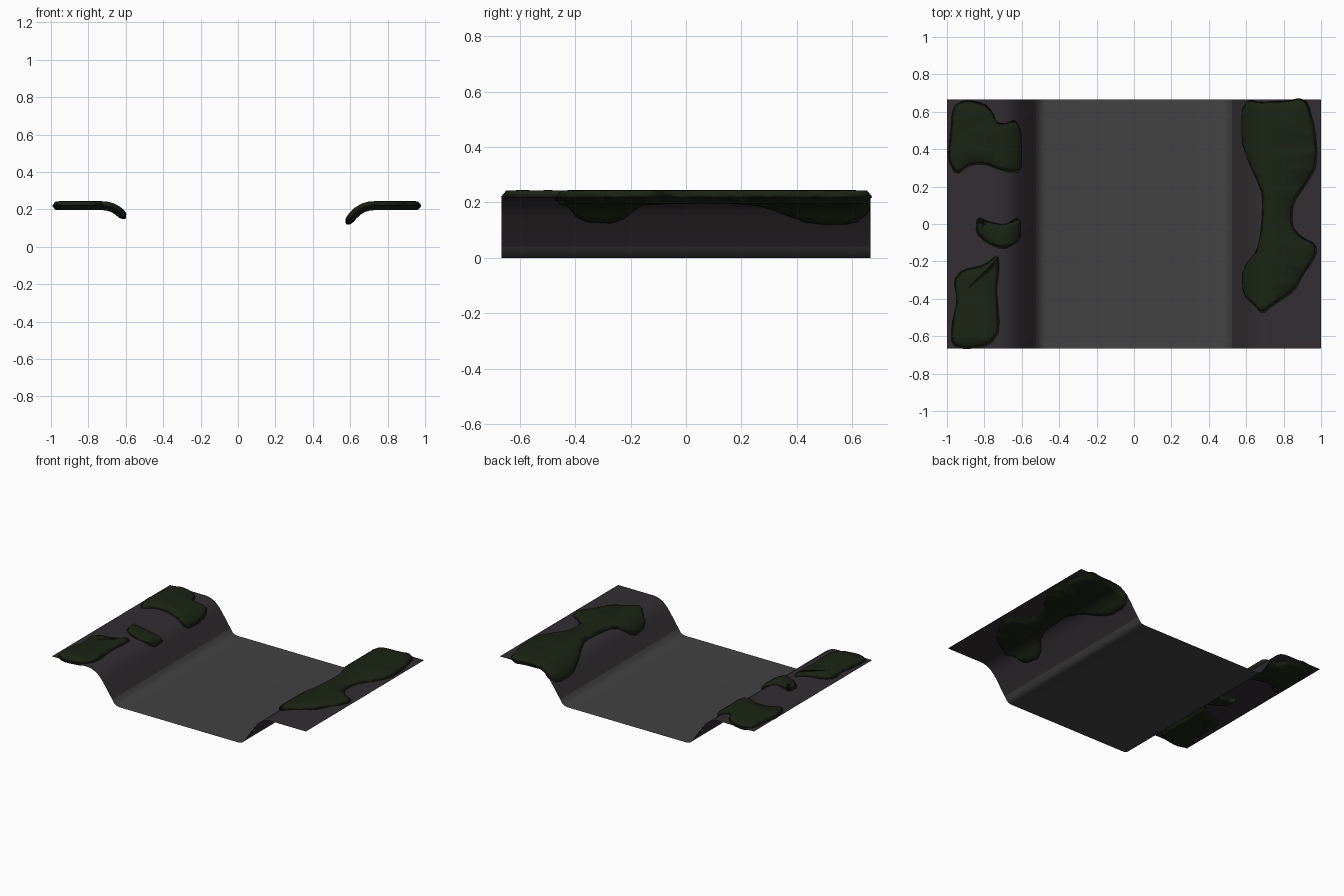
import bpy, bmesh, math
from mathutils import Vector

if "Cube" in bpy.data.objects:
    bpy.data.objects.remove(bpy.data.objects["Cube"])

# Half cross-section of the channel (x, z), mirrored for the other side
HALF = [(0.47, 0), (0.492, 0.004), (0.508, 0.016), (0.525, 0.04), (0.59, 0.135),
        (0.615, 0.167), (0.64, 0.191), (0.67, 0.209), (0.705, 0.219), (0.74, 0.22), (1, 0.22)]
DEPTH = 0.665


def material(name, rgb):
    m = bpy.data.materials.new(name)
    m.diffuse_color = (*rgb, 1)
    m.use_nodes = True
    m.node_tree.nodes["Principled BSDF"].inputs["Base Color"].default_value = m.diffuse_color
    return m


def height(x):
    x = abs(x)
    if x <= HALF[0][0]:
        return 0.0
    for (x0, z0), (x1, z1) in zip(HALF, HALF[1:]):
        if x <= x1:
            return z0 + (z1 - z0) * (x - x0) / (x1 - x0)
    return HALF[-1][1]


def normal(x):
    e = 0.012
    return Vector((-(height(x + e) - height(x - e)) / (2 * e), 0, 1)).normalized()


def make_object(name, verts, faces, mats):
    me = bpy.data.meshes.new(name)
    me.from_pydata(verts, [], faces)
    for m in mats:
        me.materials.append(m)
    me.shade_smooth()
    ob = bpy.data.objects.new(name, me)
    bpy.context.collection.objects.link(ob)
    return ob


# Channel: one thin sheet, grey floor with darker banks
floor_mat = material("floor_grey", (0.055, 0.055, 0.055))
bank_mat = material("bank_brown", (0.032, 0.027, 0.031))
profile = [(-x, z) for x, z in reversed(HALF)] + HALF
ROWS = 8
n = len(profile)
verts = [(x, -DEPTH + 2 * DEPTH * r / ROWS, z) for r in range(ROWS + 1) for x, z in profile]
faces = [(r * n + i, r * n + i + 1, (r + 1) * n + i + 1, (r + 1) * n + i)
         for r in range(ROWS) for i in range(n - 1)]
channel = make_object("channel", verts, faces, [floor_mat, bank_mat])
for p in channel.data.polygons:
    p.material_index = 1 if abs(p.center.x) > 0.53 else 0


# Moss: rounded pads that wrap the sheet on both sides
moss_mat = material("moss_green", (0.011, 0.017, 0.007))
THICK, EDGE = 0.024, 0.025


def soften(pts):
    out = []
    for a, b in zip(pts, pts[1:] + pts[:1]):
        a, b = Vector(a), Vector(b)
        out += [a.lerp(b, 0.2), a.lerp(b, 0.8)]
    return out


def edge_distance(p, loop):
    best = 9.0
    for a, b in zip(loop, loop[1:] + loop[:1]):
        t = max(0, min(1, (p - a).dot(b - a) / (b - a).length_squared))
        best = min(best, (p - a.lerp(b, t)).length)
    return best


def moss(name, outline):
    loop = soften(outline)
    bm = bmesh.new()
    face = bm.faces.new([bm.verts.new((p.x, p.y, 0)) for p in loop])
    for step in (0.006, EDGE - 0.006):
        bmesh.ops.inset_region(bm, faces=[face], thickness=step,
                               use_even_offset=True, use_boundary=True)
    bmesh.ops.triangulate(bm, faces=bm.faces[:])
    cuts = [((s * x, 0, 0), (1, 0, 0)) for x, _ in HALF for s in (-1, 1)]
    cuts += [((0, y * 0.1, 0), (0, 1, 0)) for y in range(-6, 7)]
    for co, no in cuts:
        bmesh.ops.bisect_plane(bm, geom=bm.verts[:] + bm.edges[:] + bm.faces[:],
                               dist=1e-5, plane_co=co, plane_no=no)
    bm.verts.index_update()
    top, bottom, count = [], [], len(bm.verts)
    low = {}
    for v in bm.verts:
        base = Vector((v.co.x, v.co.y, height(v.co.x)))
        d = 0 if v.is_boundary else min(1, edge_distance(v.co.xy, loop) / EDGE)
        off = normal(v.co.x) * THICK * math.sqrt(1 - (1 - d) ** 2)
        top.append(base + off)
        if v.is_boundary:
            low[v.index] = v.index
        else:
            low[v.index] = count + len(bottom)
            bottom.append(base - off)
    polys = [[v.index for v in f.verts] for f in bm.faces]
    polys += [[low[i] for i in reversed(p)] for p in polys]
    bm.free()
    return make_object(name, top + bottom, polys, [moss_mat])


moss("moss_right", [
    (.62, .67), (.66, .65), (.83, .66), (.88, .675), (.93, .655), (.97, .5), (.98, .38),
    (.97, .29), (.92, .21), (.85, .11), (.845, -.01), (.89, -.065), (.975, -.11), (.975, -.17),
    (.9, -.28), (.86, -.36), (.75, -.43), (.685, -.485), (.64, -.43), (.59, -.39), (.58, -.24),
    (.66, -.14), (.68, -.03), (.69, .15), (.65, .25), (.61, .34), (.58, .45), (.58, .61)])
moss("moss_left_back", [
    (-.985, .45), (-.97, .63), (-.9, .665), (-.8, .645), (-.755, .6), (-.735, .545),
    (-.69, .535), (-.635, .56), (-.61, .51), (-.6, .4), (-.605, .275), (-.69, .28),
    (-.8, .32), (-.88, .315), (-.95, .26), (-.995, .34)])
moss("moss_left_middle", [
    (-.84, .04), (-.77, .01), (-.69, -.005), (-.61, .045), (-.61, -.09), (-.7, -.14),
    (-.79, -.1), (-.845, -.05)])
moss("moss_left_front", [
    (-.725, -.16), (-.72, -.25), (-.735, -.35), (-.715, -.57), (-.77, -.65), (-.9, -.672),
    (-.975, -.65), (-.975, -.54), (-.945, -.41), (-.965, -.3), (-.92, -.245), (-.8, -.22)])
